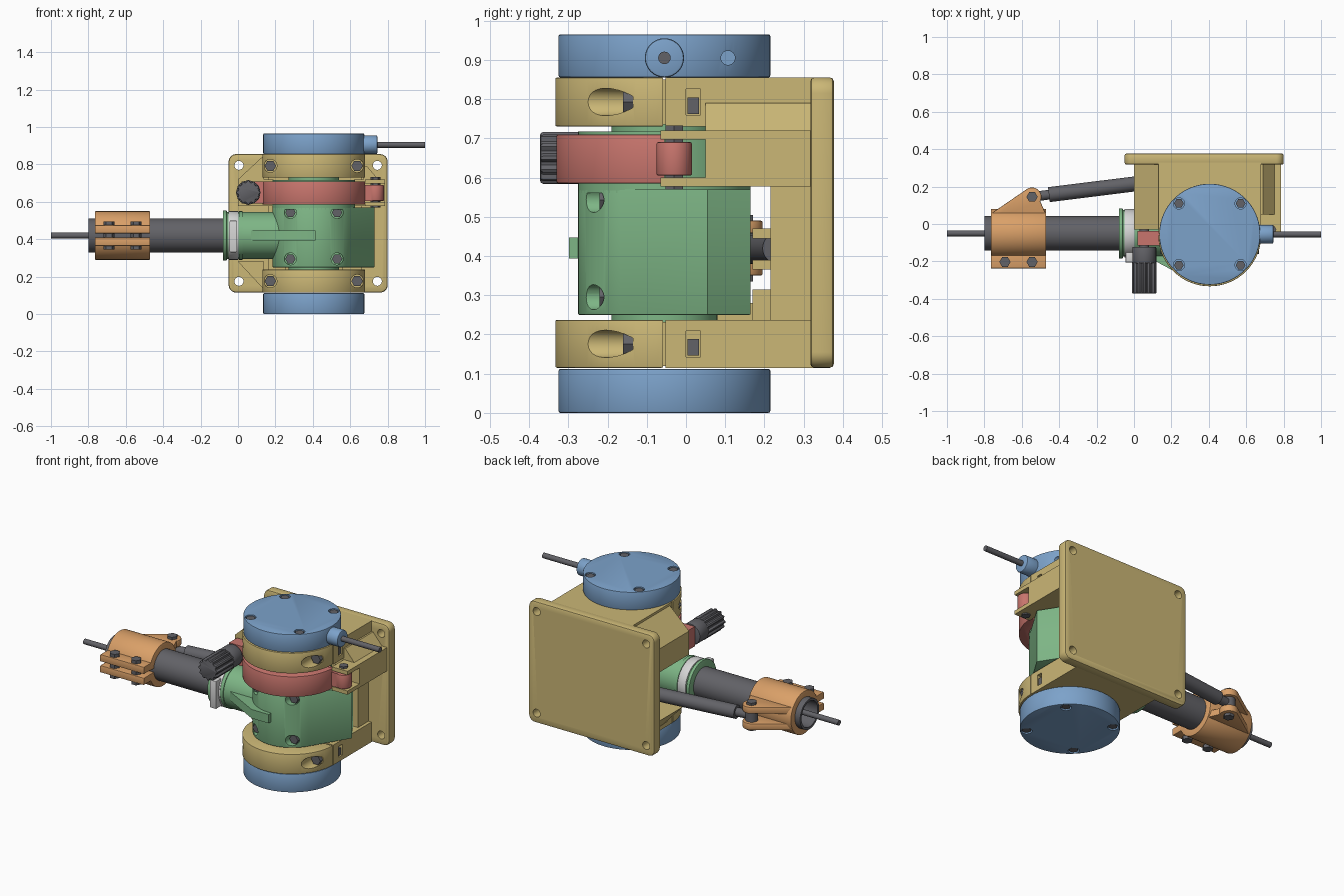
import bpy, bmesh
from math import pi, cos, sin
from mathutils import Vector

if "Cube" in bpy.data.objects:
    bpy.data.objects.remove(bpy.data.objects["Cube"])


def material(name, *srgb):
    linear = [(c / 255 / 12.92 if c < 11 else ((c / 255 + 0.055) / 1.055) ** 2.4) for c in srgb]
    m = bpy.data.materials.new(name)
    m.use_nodes = True
    m.diffuse_color = (*linear, 1)
    m.node_tree.nodes["Principled BSDF"].inputs["Base Color"].default_value = (*linear, 1)
    return m


BLUE = material("steel blue", 124, 162, 202)
TAN = material("tan", 203, 183, 118)
GREEN = material("soft green", 126, 182, 134)
RED = material("muted red", 200, 117, 109)
ORANGE = material("orange", 218, 160, 104)
DARK = material("dark grey", 98, 98, 103)
LIGHT = material("light grey", 214, 214, 214)
made = []


def add(name, bm, mat):
    bmesh.ops.recalc_face_normals(bm, faces=bm.faces)
    me = bpy.data.meshes.new(name)
    bm.to_mesh(me)
    bm.free()
    if mat:
        me.materials.append(mat)
    ob = bpy.data.objects.new(name, me)
    bpy.context.collection.objects.link(ob)
    made.append(ob)
    return ob


def prism(name, mat, pts, axis, a, b, bevel=0):
    """Extrude a 2D outline along an axis from a to b."""
    place = {"x": lambda u, v, w: (w, u, v), "y": lambda u, v, w: (u, w, v),
             "z": lambda u, v, w: (u, v, w)}[axis]
    bm = bmesh.new()
    ends = [[bm.verts.new(place(u, v, w)) for u, v in pts] for w in (a, b)]
    caps = [bm.faces.new(e) for e in ends]
    rim = [e for f in caps for e in f.edges]
    for i in range(len(pts)):
        j = (i + 1) % len(pts)
        bm.faces.new((ends[0][i], ends[0][j], ends[1][j], ends[1][i]))
    if bevel:
        bmesh.ops.recalc_face_normals(bm, faces=bm.faces)
        bmesh.ops.bevel(bm, geom=rim, offset=bevel, segments=2, affect='EDGES', profile=0.5)
    return add(name, bm, mat)


def box(name, mat, x, y, z, bevel=0):
    return prism(name, mat, [(x[0], y[0]), (x[1], y[0]), (x[1], y[1]), (x[0], y[1])], "z", *z, bevel)


def arc(cx, cy, r, a0, a1, n=32):
    return [(cx + r * cos(a0 + (a1 - a0) * i / n), cy + r * sin(a0 + (a1 - a0) * i / n))
            for i in range(n + 1)]


def disc(name, mat, c, r, axis, a, b, n=64, bevel=0):
    return prism(name, mat, arc(*c, r, 0, 2 * pi, n)[:-1], axis, a, b, bevel)


def rod(name, mat, p, q, r, n=32):
    p, q = Vector(p), Vector(q)
    bm = bmesh.new()
    bmesh.ops.create_cone(bm, cap_ends=True, segments=n, radius1=r, radius2=r, depth=(q - p).length)
    bm.transform((q - p).to_track_quat('Z', 'Y').to_matrix().to_4x4())
    bmesh.ops.translate(bm, vec=(p + q) / 2, verts=bm.verts)
    return add(name, bm, mat)


def cut(ob, *cutters):
    """Subtract the cutters for good, then drop them."""
    for c in cutters:
        mod = ob.modifiers.new("cut", 'BOOLEAN')
        mod.operation, mod.object, mod.solver = 'DIFFERENCE', c, 'EXACT'
    bpy.context.view_layer.update()
    dg = bpy.context.evaluated_depsgraph_get()
    me = bpy.data.meshes.new_from_object(ob.evaluated_get(dg))
    ob.modifiers.clear()
    ob.data = me
    for c in cutters:
        made.remove(c)
        bpy.data.objects.remove(c)


X, Y = 0.405, -0.055          # upright axis
AX = (-0.05, 0.42)            # y, z of the sideways tube
PX = (X, Y)

# End caps with recessed bolts
for side, z0, z1, out in (("top", 0.855, 0.965, 1), ("bottom", 0.0, 0.112, -1)):
    cap = disc(side + "_cap", BLUE, PX, 0.27, "z", z0, z1, 96, 0.005)
    face = z1 if out > 0 else z0
    spots = [(X + sx * 0.165, Y + sy * 0.165) for sx in (-1, 1) for sy in (-1, 1)]
    cutters = [disc("cutter", None, s, 0.03, "z", face - 0.02, face + 0.02, 24) for s in spots]
    if out > 0:
        cutters.append(rod("cutter", None, (0.5, 0.107, 0.905), (0.8, 0.107, 0.905), 0.018))
    cut(cap, *cutters)
    for s in spots:
        disc(side + "_cap_bolt", DARK, s, 0.026, "z", face - out * 0.03, face - out * 0.004, 6)

# Cable gland and cables
disc("cable_gland", BLUE, (Y, 0.905), 0.05, "x", 0.64, 0.745, 32, 0.006)
disc("side_cable", DARK, (Y, 0.905), 0.016, "x", 0.7, 1.0, 16)
disc("tube_cable", DARK, AX, 0.016, "x", -1.0, -0.58, 16)

# Bearing brackets: rear block, split line, rounded front clamp
for side, z0, z1 in (("upper", 0.73, 0.855), ("lower", 0.115, 0.237)):
    zm = (z0 + z1) / 2
    rear = box(side + "_bracket", TAN, (X - 0.275, X + 0.275), (Y + 0.003, 0.33), (z0, z1))
    cut(rear, box("cutter", None, (0.65, 0.72), (0.0, 0.037), (zm - 0.033, zm + 0.033)),
        box("cutter", None, (0.09, 0.16), (0.0, 0.037), (zm - 0.033, zm + 0.033)))
    front = prism(side + "_clamp", TAN, arc(X, Y - 0.003, 0.275, pi, 2 * pi, 48), "z", z0, z1, 0.004)
    disc(side + "_core", TAN, PX, 0.2, "z", z0 + 0.005, z1 - 0.005)
    xs = (X - 0.232, X + 0.232)
    cut(front, *[disc("cutter", None, (x, zm), 0.035, "y", -0.4, -0.135, 24) for x in xs])
    for x, s in zip(xs, (-1, 1)):
        disc(side + "_clamp_bolt", DARK, (x, zm), 0.031, "y", -0.16, -0.1, 6)
        box(side + "_nut", DARK, sorted((x + s * 0.01, x + s * 0.037)), (0.004, 0.033), (zm - 0.03, zm + 0.012))

# Mounting plate with rounded corners and screw holes
corners = [(0.76, 0.815, 0), (-0.01, 0.815, 1), (-0.01, 0.155, 2), (0.76, 0.155, 3)]
outline = [p for cx, cz, k in corners for p in arc(cx, cz, 0.04, k * pi / 2, (k + 1) * pi / 2, 8)]
plate = prism("mounting_plate", TAN, outline, "y", 0.317, 0.377, 0.01)
cut(plate, *[disc("cutter", None, (x, z), 0.024, "y", 0.25, 0.45, 24)
             for x in (0.005, 0.745) for z in (0.175, 0.795)])
box("spine_wall", TAN, (0.16, 0.66), (0.215, 0.33), (0.2, 0.76))
box("lower_spine_rib", TAN, (0.25, 0.56), (0.17, 0.23), (0.22, 0.315))
for z in (0.365, 0.445):
    box("strut_lug", TAN, (0.2, 0.34), (0.17, 0.23), (z, z + 0.025))

# Side arms with sloping gussets
box("latch_arm", TAN, (0.0, 0.19), (-0.03, 0.32), (0.577, 0.72))
prism("latch_gusset", TAN, [(0.0, 0.72), (0.14, 0.72), (0.14, 0.85)], "y", -0.03, 0.32)
prism("lower_gusset", TAN, [(0.14, 0.13), (0.14, 0.28), (0.0, 0.28)], "y", 0.03, 0.32)
box("hinge_arm", TAN, (0.62, 0.785), (0.05, 0.32), (0.577, 0.72))
prism("hinge_gusset", TAN, [(0.67, 0.72), (0.75, 0.72), (0.69, 0.79), (0.67, 0.79)], "y", 0.05, 0.32)
for z in (0.577, 0.697):
    box("hinge_cheek", TAN, (0.68, 0.785), (-0.065, 0.06), (z, z + 0.023))
disc("hinge_bolt", DARK, (0.735, -0.03), 0.026, "z", 0.57, 0.732, 6)

# Red swinging clamp with its hinge lug and latch tab
swing = arc(X, Y, 0.275, pi, 2 * pi, 48) + arc(X, Y, 0.215, 2 * pi, pi, 48)
prism("swing_clamp", RED, swing, "z", 0.585, 0.71, 0.004)
disc("swing_hinge_lug", RED, (0.735, -0.03), 0.045, "z", 0.605, 0.69, 32, 0.004)
box("swing_hinge_neck", RED, (0.62, 0.735), (-0.07, -0.01), (0.605, 0.69))
box("latch_tab", RED, (0.02, 0.19), (-0.115, -0.038), (0.59, 0.71))

# Fluted knob
flutes = [(0.055 + r * cos(t), 0.65 + r * sin(t)) for i in range(96)
          for t in (i * pi / 48,) for r in (0.061 + 0.005 * max(-1, min(1, 2.5 * cos(12 * t))),)]
prism("knob_grip", DARK, flutes, "y", -0.372, -0.2, 0.008)
disc("knob_skirt", DARK, (0.055, 0.65), 0.064, "y", -0.21, -0.122, 48, 0.006)
disc("knob_stem", DARK, (0.055, 0.65), 0.025, "y", -0.13, 0.0, 24)

# Green swivel body
body = prism("swivel_body", GREEN, arc(X, Y, 0.22, pi / 2, 2 * pi - 0.54, 64)
             + [(0.73, 0.055), (0.66, 0.165)], "z", 0.25, 0.57, 0.003)
bolts = [(X + s * 0.125, z) for s in (-1, 1) for z in (0.295, 0.543)]
cut(body, *[disc("cutter", None, b, 0.032, "y", -0.4, -0.2, 24) for b in bolts],
    *[disc("cutter", None, b, 0.032, "y", 0.125, 0.3, 6) for b in bolts])
for b in bolts:
    disc("body_bolt", DARK, b, 0.028, "y", -0.22, -0.18, 6)
    disc("body_nut", DARK, b, 0.025, "y", 0.12, 0.14, 6)
disc("swivel_neck", GREEN, PX, 0.22, "z", 0.56, 0.717)
disc("swivel_shaft", GREEN, PX, 0.135, "z", 0.2, 0.76)
disc("side_socket", GREEN, AX, 0.125, "x", -0.06, 0.36)
disc("socket_flange", GREEN, AX, 0.134, "x", -0.08, -0.06, 64, 0.003)
disc("socket_collar", GREEN, AX, 0.13, "x", 0.005, 0.025)
prism("socket_rib", GREEN, [(0.07, -0.15), (0.07, -0.175), (0.3, -0.298), (0.415, -0.298), (0.415, -0.2)],
      "z", 0.393, 0.447)

# Hose band
disc("hose_band", LIGHT, AX, 0.13, "x", -0.052, 0.004, 64, 0.004)
box("hose_band_clasp", LIGHT, (-0.045, -0.005), (-0.205, -0.15), (0.33, 0.5), 0.006)

# Side tube
tube = disc("side_tube", DARK, AX, 0.092, "x", -0.8, -0.05)
cut(tube, disc("cutter", None, AX, 0.078, "x", -0.9, -0.6))

# Orange tube clamp: shell, split flanges and strut fork
shell = disc("tube_clamp", ORANGE, AX, 0.13, "x", -0.765, -0.47, 64, 0.004)
cut(shell, disc("cutter", None, AX, 0.091, "x", -0.9, -0.3),
    box("cutter", None, (-0.9, -0.3), (-0.3, -0.06), (0.408, 0.432)))
for z in (0.365, 0.432):
    box("clamp_flange", ORANGE, (-0.765, -0.47), (-0.237, -0.142), (z, z + 0.043), 0.004)
for x in (-0.69, -0.545):
    disc("flange_bolt", DARK, (x, -0.203), 0.03, "z", 0.345, 0.495, 6)
fork = [(-0.765, 0.055), (-0.74, 0.03), (-0.49, 0.03), (-0.47, 0.05)] + \
    arc(-0.545, 0.145, 0.05, -0.5, 2.2, 16)
for z in (0.35, 0.45):
    prism("strut_fork", ORANGE, fork, "z", z, z + 0.04, 0.004)
disc("fork_pin", DARK, (-0.545, 0.145), 0.03, "z", 0.335, 0.505, 6)

# Gas strut
disc("strut_eye", DARK, (-0.545, 0.145), 0.036, "z", 0.392, 0.448, 32)
rod("strut_rod", DARK, (-0.545, 0.145, 0.42), (-0.43, 0.16, 0.42), 0.026)
rod("strut_cylinder", DARK, (-0.455, 0.157, 0.42), (0.17, 0.235, 0.42), 0.04)

# Smooth round faces, keep edges sharp
bpy.ops.object.select_all(action='DESELECT')
for ob in made:
    ob.select_set(True)
bpy.context.view_layer.objects.active = made[0]
bpy.ops.object.shade_smooth_by_angle(angle=0.5)
